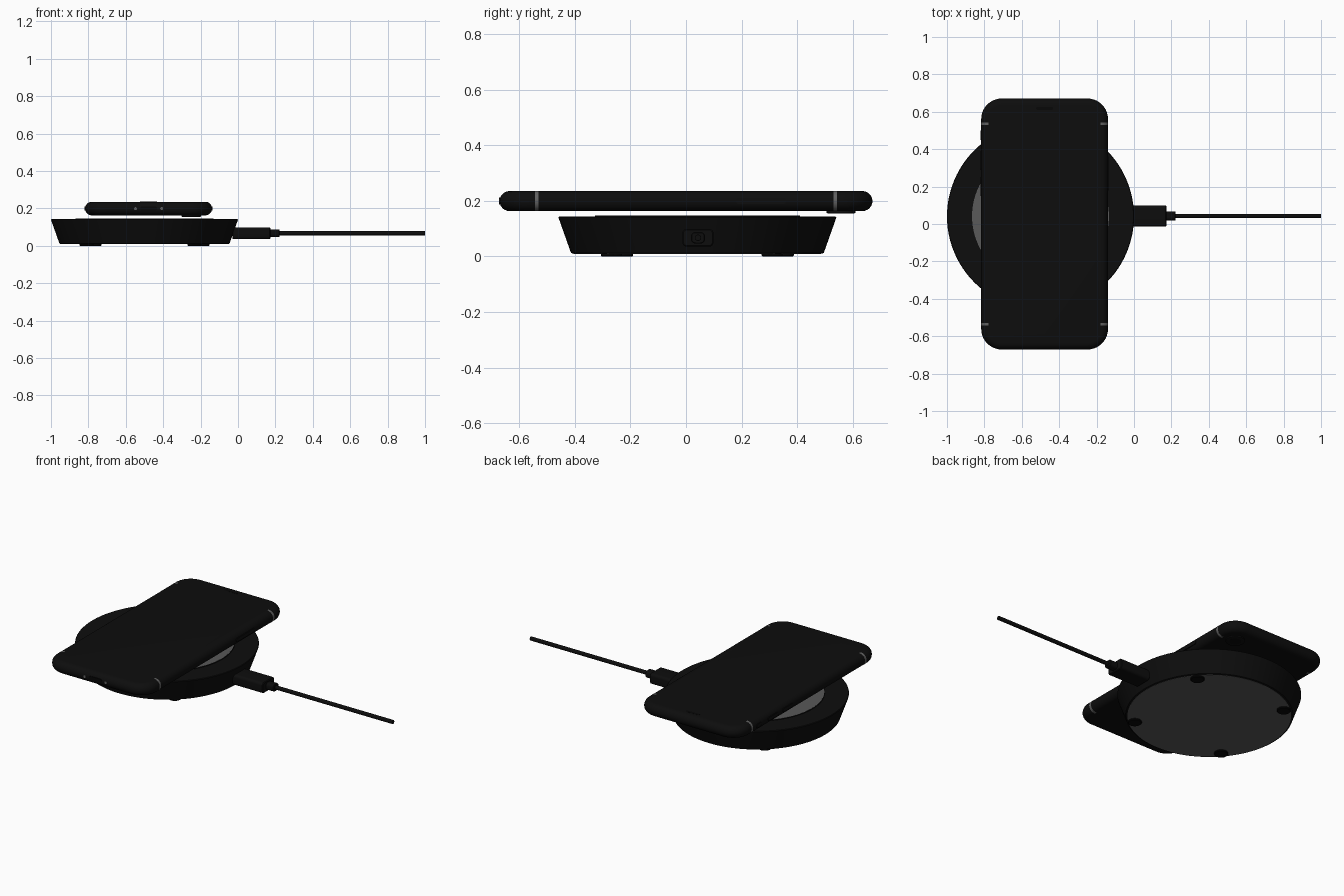
import bpy, bmesh, math

if "Cube" in bpy.data.objects:
    bpy.data.objects.remove(bpy.data.objects["Cube"])

CX, CY = -0.5, 0.041          # charger centre
PX, PZ = -0.478, 0.199        # phone centre
HW, HL, R = 0.339, 0.671, 0.036  # phone half width, half length, edge radius


def material(name, v):
    m = bpy.data.materials.new(name)
    m.diffuse_color = (v, v, v, 1)
    m.use_nodes = True
    m.node_tree.nodes["Principled BSDF"].inputs["Base Color"].default_value = m.diffuse_color
    return m


BLACK = material("black", 0.004)
DARK = material("darker_black", 0.002)
GREY = material("grey", 0.1)
BAND = material("band_grey", 0.12)


def finish(name, bm, mat, loc=(0, 0, 0)):
    bmesh.ops.recalc_face_normals(bm, faces=bm.faces)
    me = bpy.data.meshes.new(name)
    bm.to_mesh(me)
    bm.free()
    ob = bpy.data.objects.new(name, me)
    bpy.context.collection.objects.link(ob)
    ob.location = loc
    me.materials.append(mat)
    bpy.ops.object.select_all(action='DESELECT')
    ob.select_set(True)
    bpy.context.view_layer.objects.active = ob
    bpy.ops.object.shade_smooth_by_angle(angle=math.radians(35))
    return ob


def loft(name, rings, mat, loc=(0, 0, 0)):
    """Skin equal-length rings of points and cap both ends."""
    bm = bmesh.new()
    loops = [[bm.verts.new(p) for p in ring] for ring in rings]
    n = len(loops[0])
    for a, b in zip(loops, loops[1:]):
        for i in range(n):
            bm.faces.new((a[i], a[(i + 1) % n], b[(i + 1) % n], b[i]))
    bm.faces.new(loops[0][::-1])
    bm.faces.new(loops[-1])
    return finish(name, bm, mat, loc)


def lathe(name, profile, mat, loc, n=96):
    turn = [2 * math.pi * i / n for i in range(n)]
    return loft(name, [[(r * math.cos(t), r * math.sin(t), z) for t in turn]
                       for r, z in profile], mat, loc)


def outline(hx, hy, r, seg=10):
    """Rounded rectangle in 2D."""
    pts = []
    for k, (sx, sy) in enumerate(((1, 1), (-1, 1), (-1, -1), (1, -1))):
        for i in range(seg + 1):
            a = math.pi / 2 * (k + i / seg)
            pts.append((sx * (hx - r) + r * math.cos(a), sy * (hy - r) + r * math.sin(a)))
    return pts


def rod(name, x0, x1, hy, hz, r, bevel, mat, loc):
    """Rounded bar running along x, with softened ends."""
    rings = []
    for x, d in ((x0, bevel), (x0 + bevel, 0), (x1 - bevel, 0), (x1, bevel)):
        rings.append([(x, y, z) for y, z in outline(hy - d, hz - d, r - d, 6)])
    return loft(name, rings, mat, loc)


def slab(name, hx, hy, r, z0, z1, mat, loc):
    return loft(name, [[(x, y, z) for x, y in outline(hx, hy, r)] for z in (z0, z1)], mat, loc)


# Charger body, bottom plate, top pad
lathe("charger_body", [(0.40, 0.010), (0.449, 0.010), (0.455, 0.013), (0.499, 0.137),
                       (0.5, 0.140), (0.497, 0.143), (0.36, 0.143)], BLACK, (CX, CY, 0))
lathe("bottom_plate", [(0.445, 0.009), (0.445, 0.02)], GREY, (CX, CY, 0))
lathe("pad_ring", [(0.369, 0.14), (0.369, 0.1465), (0.36, 0.1465)], BLACK, (CX, CY, 0))
lathe("top_pad", [(0.366, 0.14), (0.366, 0.147)], GREY, (CX, CY, 0))

# Four rubber feet
for i in range(4):
    a = math.radians(41 + 90 * i)
    lathe("foot_%d" % (i + 1), [(0.035, 0), (0.038, 0.003), (0.038, 0.012)], DARK,
          (CX + 0.41 * math.cos(a), CY + 0.41 * math.sin(a), 0), 32)

# Plug, strain relief and cable
cable_at = (0, 0.043, 0.067)
rod("plug", -0.03, 0.173, 0.056, 0.032, 0.016, 0.004, BLACK, cable_at)
rod("strain_relief", 0.165, 0.223, 0.025, 0.021, 0.016, 0.003, BLACK, cable_at)
rod("cable", 0.21, 1.0, 0.0115, 0.0115, 0.0115, 0.001, BLACK, cable_at)

# Phone body with fully rounded edge
rings = []
for i in range(13):
    a = -math.pi / 2 + math.pi * i / 12
    d = R - R * math.cos(a)
    rings.append([(x, y, R * math.sin(a)) for x, y in outline(HW - d, HL - d, 0.11 - d)])
loft("phone_body", rings, BLACK, (PX, 0, PZ))

# Earpiece slot on the screen
slab("earpiece", 0.045, 0.008, 0.008, 0.03, R + 0.0005, DARK, (PX, 0.618, PZ))

# Rear camera
lathe("camera_ring", [(0.046, -0.0445), (0.052, -0.043), (0.052, -0.03)], BLACK,
      (-0.25, 0.558, PZ), 48)
lathe("camera_lens", [(0.032, -0.0448), (0.032, -0.04)], DARK, (-0.25, 0.558, PZ), 32)

# Antenna bands near the four corners
for sx in (-1, 1):
    for sy in (-1, 1):
        ring = [(R * 1.012 * math.cos(t), R * 1.012 * math.sin(t))
                for t in (2 * math.pi * i / 32 for i in range(32))]
        loft("antenna_band", [[(x, y, z) for x, z in ring] for y in (-0.007, 0.007)], BAND,
             (PX + sx * (HW - R), sy * 0.537, PZ))


# Side buttons
def button(name, side, y, half):
    pts = outline(half, 0.011, 0.01, 6)
    loft(name, [[(side * x, u, v) for u, v in pts] for x in (-0.01, 0.003)], BLACK,
         (PX + side * HW, y, PZ))


button("power_button", 1, 0.27, 0.09)
button("mute_switch", -1, 0.475, 0.025)
button("volume_up", -1, 0.34, 0.05)
button("volume_down", -1, 0.2, 0.05)

# Charging port and two screws on the lower edge
slab_pts = outline(0.045, 0.012, 0.012, 6)
loft("charging_port", [[(x, y, z) for x, z in slab_pts] for y in (-0.001, 0.01)], DARK,
     (PX, -HL, PZ))
for s in (-1, 1):
    dot = outline(0.008, 0.008, 0.008, 6)
    loft("edge_screw", [[(x, y, z) for x, z in dot] for y in (-0.001, 0.01)], BAND,
         (PX + s * 0.07, -HL, PZ))
